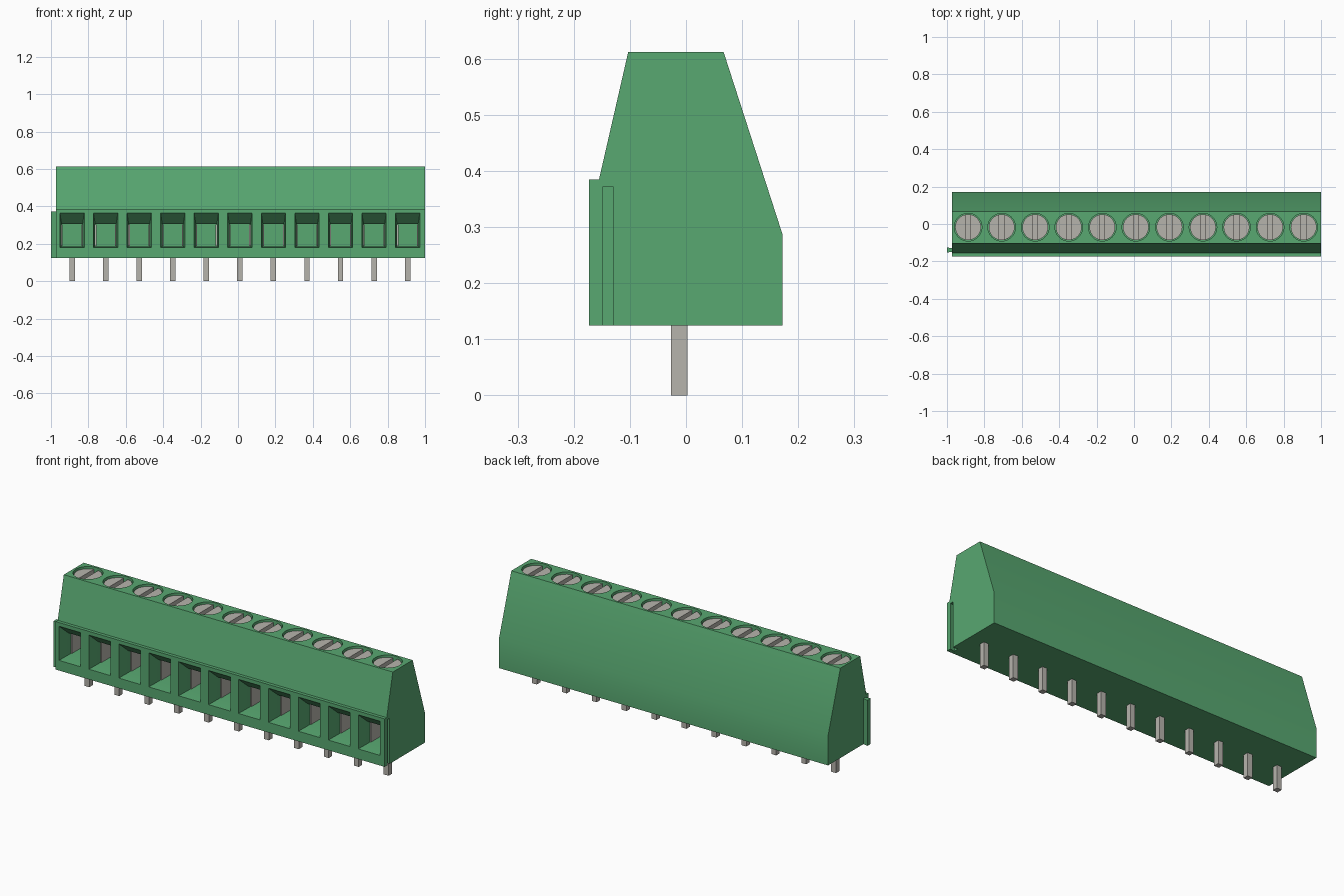
import bpy, bmesh, math

old = bpy.data.objects.get("Cube")
if old:
    bpy.data.objects.remove(old, do_unlink=True)

COUNT, PITCH, MID_X = 11, 0.1794, 0.010
CENTRES = [MID_X + (i - COUNT // 2) * PITCH for i in range(COUNT)]
X0, X1 = -0.972, 1.0
SCREW_Y, SCREW_R = -0.017, 0.069


def material(name, rgb):
    m = bpy.data.materials.new(name)
    m.use_nodes = True
    m.diffuse_color = (*rgb, 1)
    m.node_tree.nodes["Principled BSDF"].inputs["Base Color"].default_value = (*rgb, 1)
    return m


GREEN = material("green plastic", (0.098, 0.392, 0.165))
METAL = material("grey metal", (0.47, 0.455, 0.415))


def loft(bm, rings):
    """Closed solid through rings with equal point counts."""
    loops = [[bm.verts.new(p) for p in ring] for ring in rings]
    n = len(loops[0])
    for a, b in zip(loops, loops[1:]):
        for i in range(n):
            bm.faces.new((a[i], a[(i + 1) % n], b[(i + 1) % n], b[i]))
    bm.faces.new(loops[0][::-1])
    bm.faces.new(loops[-1])


def box(bm, x0, x1, y0, y1, z0, z1):
    loft(bm, [[(x0, y0, z), (x1, y0, z), (x1, y1, z), (x0, y1, z)] for z in (z0, z1)])


def disc(bm, cx, cy, r, z0, z1, n=32):
    ang = [2 * math.pi * i / n for i in range(n)]
    loft(bm, [[(cx + r * math.cos(a), cy + r * math.sin(a), z) for a in ang] for z in (z0, z1)])


def finish(bm, name, mat, smooth=False):
    bmesh.ops.recalc_face_normals(bm, faces=bm.faces)
    me = bpy.data.meshes.new(name)
    bm.to_mesh(me)
    bm.free()
    me.materials.append(mat)
    ob = bpy.data.objects.new(name, me)
    bpy.context.collection.objects.link(ob)
    if smooth:
        smooth_edges(ob)
    return ob


def select(ob):
    bpy.ops.object.select_all(action='DESELECT')
    ob.select_set(True)
    bpy.context.view_layer.objects.active = ob


def smooth_edges(ob):
    select(ob)
    bpy.ops.object.shade_smooth_by_angle(angle=math.radians(30))


# Housing: side profile extruded along x
profile = [(-0.173, 0.125), (0.172, 0.125), (0.172, 0.287), (0.067, 0.612),
           (-0.103, 0.612), (-0.155, 0.385), (-0.173, 0.385)]
bm = bmesh.new()
loft(bm, [[(x, y, z) for y, z in profile] for x in (X0, X1)])
housing = finish(bm, "housing", GREEN)

# Cutters: funnel-shaped wire entries, screw wells and the dovetail groove
bm = bmesh.new()
sections = [(-0.20, 0.065, 0.180, 0.365), (-0.173, 0.065, 0.180, 0.365),
            (-0.105, 0.056, 0.186, 0.305), (0.03, 0.056, 0.186, 0.305)]
for cx in CENTRES:
    loft(bm, [[(cx - w, y, z0), (cx + w, y, z0), (cx + w, y, z1), (cx - w, y, z1)]
              for y, w, z0, z1 in sections])
    disc(bm, cx, SCREW_Y, 0.074, 0.555, 0.65)


def dovetail(bm, x_narrow, x_wide, z0, z1):
    loft(bm, [[(x_narrow, -0.148, z), (x_narrow, -0.130, z),
               (x_wide, -0.125, z), (x_wide, -0.153, z)] for z in (z0, z1)])


# The groove is the shape of the tab, opening at the end face
loft(bm, [[(1.01, -0.148, z), (1.01, -0.130, z), (1.0, -0.130, z), (0.972, -0.125, z),
           (0.972, -0.153, z), (1.0, -0.148, z)] for z in (0.10, 0.372)])
cutter = finish(bm, "housing_cutter", GREEN)
cutter.hide_render = True

mod = housing.modifiers.new("openings", 'BOOLEAN')
mod.operation, mod.solver, mod.object = 'DIFFERENCE', 'EXACT', cutter
select(housing)
bpy.ops.object.modifier_apply(modifier=mod.name)
bpy.data.objects.remove(cutter, do_unlink=True)
smooth_edges(housing)

# Dovetail tab on the right end
bm = bmesh.new()
dovetail(bm, X0, -1.0, 0.125, 0.372)
finish(bm, "joining_tab", GREEN)

# Slotted screw heads: a floor disc and two raised segments
bm = bmesh.new()
half_slot = 0.013
limit = math.acos(half_slot / SCREW_R)
for cx in CENTRES:
    disc(bm, cx, SCREW_Y, SCREW_R, 0.55, 0.578)
    for side in (0, math.pi):
        ang = [side - limit + 2 * limit * k / 14 for k in range(15)]
        loft(bm, [[(cx + SCREW_R * math.cos(a), SCREW_Y + SCREW_R * math.sin(a), z)
                   for a in ang] for z in (0.578, 0.602)])
finish(bm, "screw_heads", METAL, smooth=True)

# Metal clamp plates inside each wire entry
bm = bmesh.new()
for cx in CENTRES:
    for s in (-1, 1):
        a, b = sorted((cx + s * 0.050, cx + s * 0.057))
        box(bm, a, b, -0.085, 0.029, 0.187, 0.304)
finish(bm, "clamp_plates", METAL)

# Solder pins
bm = bmesh.new()
for cx in CENTRES:
    box(bm, cx - 0.0145, cx + 0.0145, -0.027, 0.003, 0.0, 0.14)
finish(bm, "solder_pins", METAL)
